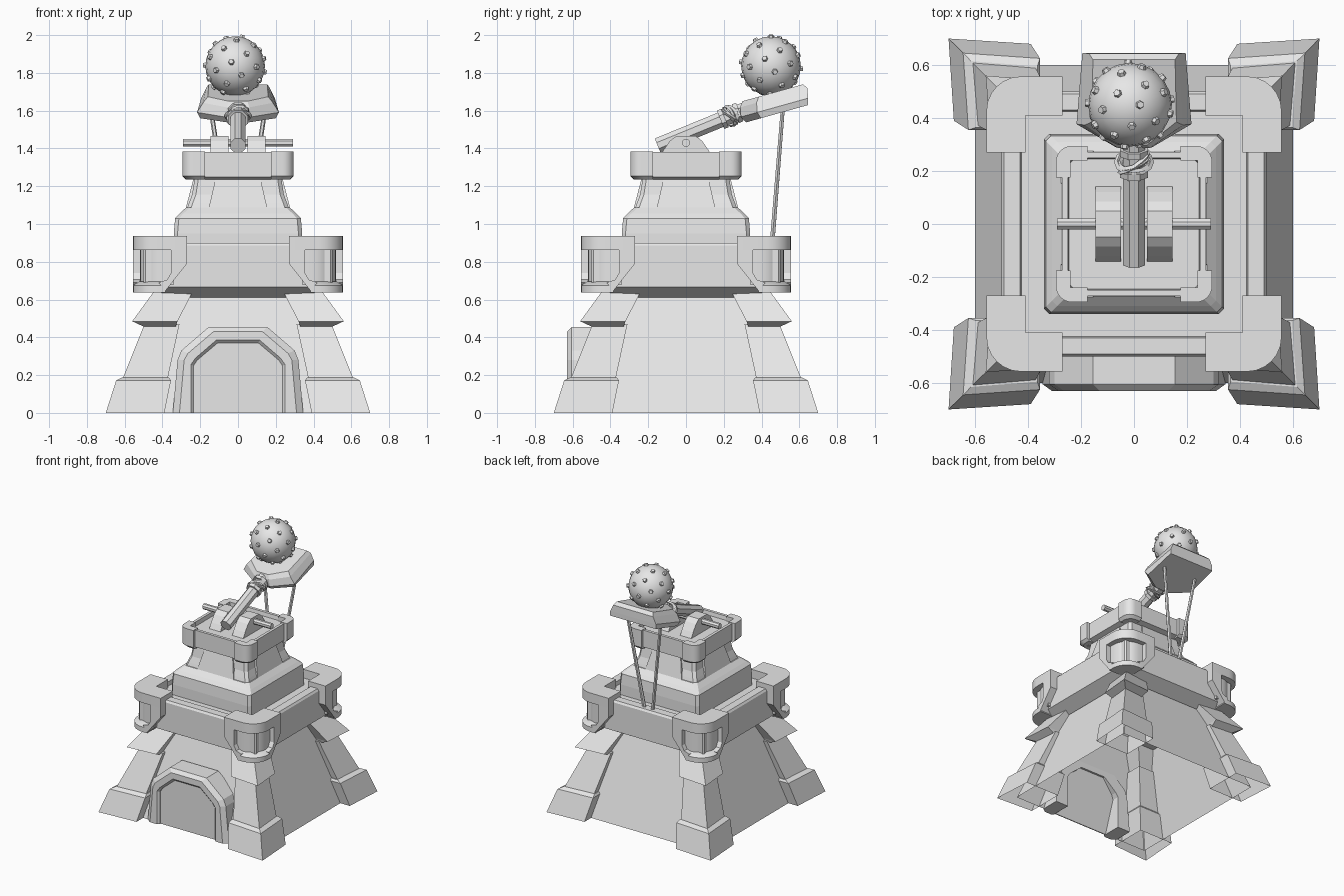
import bpy, bmesh, math
from mathutils import Vector, Matrix

if "Cube" in bpy.data.objects:
    bpy.data.objects.remove(bpy.data.objects["Cube"])

stone = bpy.data.materials.new("plain_grey")
stone.diffuse_color = (0.8, 0.8, 0.8, 1)
stone.use_nodes = True
stone.node_tree.nodes["Principled BSDF"].inputs["Base Color"].default_value = stone.diffuse_color


def finish(name, bm, mirror=(), smooth=False):
    bmesh.ops.recalc_face_normals(bm, faces=bm.faces)
    me = bpy.data.meshes.new(name)
    bm.to_mesh(me)
    bm.free()
    me.materials.append(stone)
    ob = bpy.data.objects.new(name, me)
    bpy.context.collection.objects.link(ob)
    if smooth:
        bpy.ops.object.select_all(action='DESELECT')
        ob.select_set(True)
        bpy.context.view_layer.objects.active = ob
        bpy.ops.object.shade_smooth_by_angle(angle=math.radians(35))
    if mirror:
        m = ob.modifiers.new("Mirror", 'MIRROR')
        m.use_axis = [a in mirror for a in "xyz"]
        m.use_clip = False
        m.use_mirror_merge = False
    return ob


def loft(name, rings, lo=True, hi=True, **kw):
    """Skin a series of closed rings that share a point count."""
    bm = bmesh.new()
    vs = [[bm.verts.new(p) for p in r] for r in rings]
    n = len(vs[0])
    for a, b in zip(vs, vs[1:]):
        for i in range(n):
            j = (i + 1) % n
            bm.faces.new((a[i], a[j], b[j], b[i]))
    if lo:
        bm.faces.new(vs[0][::-1])
    if hi:
        bm.faces.new(vs[-1])
    return finish(name, bm, **kw)


def square(h, z, c=0.02):
    q = [(h, -h + c), (h, h - c), (h - c, h), (-h + c, h)]
    return [(x, y, z) for x, y in q + [(-x, -y) for x, y in q]]


def tiers(name, rows, c=0.02, **kw):
    return loft(name, [square(h, z, c) for z, h in rows], **kw)


def corner_plan(outer, inner, end, r, z):
    """L-shaped plan with a rounded outside corner."""
    k = outer - r
    arc = [(k + r * math.sin(math.radians(t)), k + r * math.cos(math.radians(t)))
           for t in range(0, 91, 15)]
    pts = [(end, outer)] + arc + [(outer, end), (inner, end), (inner, inner), (end, inner)]
    return [(x, y, z) for x, y in pts]


def corner(name, outer, inner, end, r, zs, **kw):
    return loft(name, [corner_plan(outer - d, inner, end, r, z) for z, d in zs],
                mirror="xy", smooth=True, **kw)


def rod(name, a, b, r, sides, r2=None, mirror=()):
    a, b = Vector(a), Vector(b)
    bm = bmesh.new()
    bmesh.ops.create_cone(bm, cap_ends=True, segments=sides, radius1=r,
                          radius2=r if r2 is None else r2, depth=(b - a).length)
    rot = (b - a).to_track_quat('Z', 'Y').to_matrix().to_4x4()
    spin = Matrix.Rotation(math.pi / sides, 4, 'Z')
    bm.transform(Matrix.Translation((a + b) / 2) @ rot @ spin)
    return finish(name, bm, mirror)


# Sloping hollow base
tiers("base_walls", [(0, .60), (.64, .385)], c=.005, lo=False)


# Corner buttresses: foot, shaft and head
def buttress(name, rows):
    rings = [[(o, o, z), (i, o - .02, z), (i, i, z), (o - .02, i, z)] for z, o, i in rows]
    loft(name, rings, lo=False, mirror="xy")


buttress("buttress_foot", [(0, .70, .39), (.172, .645, .355), (.187, .615, .365)])
buttress("buttress_shaft", [(.17, .615, .375), (.47, .495, .31)])
buttress("buttress_head", [(.455, .495, .33), (.485, .56, .32), (.65, .44, .235)])

# Door frame, one cross-section per arch point, and the door panel
back = [(.345, 0), (.32, .28), (.30, .33), (.155, .455)]
front = [(.31, 0), (.285, .28), (.265, .315), (.13, .43)]
lip = [(.25, 0), (.25, .255), (.225, .29), (.115, .385)]
hole = [(.235, 0), (.235, .25), (.215, .28), (.108, .37)]


def arch(p):
    return [(-x, z) for x, z in p] + [(x, z) for x, z in reversed(p)]


layers = [(back, -.46), (back, -.605), (front, -.63), (lip, -.63), (hole, -.615), (hole, -.46)]
loft("door_frame", [[(arch(p)[k][0], y, arch(p)[k][1]) for p, y in layers] for k in range(8)])
loft("door_panel", [[(x, y, z) for x, z in arch(hole)] for y in (-.607, -.60)])

# Walled gallery
tiers("gallery", [(.61, .40), (.667, .50), (.885, .50), (.90, .49), (.90, .43), (.87, .425)], c=.01)

# Gallery corner brackets: slab, drum, sill and side posts
corner("bracket_slab", .557, .41, .27, .13, [(.862, 0), (.937, 0)])
corner("bracket_drum", .52, .42, .34, .13, [(.68, 0), (.87, 0)])
corner("bracket_sill", .557, .42, .385, .13, [(.637, 0), (.675, 0), (.695, .03)])
post = [(.27, .865), (.27, .79), (.385, .645), (.42, .69), (.375, .705), (.355, .74), (.355, .865)]
loft("bracket_post_front", [[(x, y, z) for x, z in post] for y in (.41, .557)], mirror="xy")
loft("bracket_post_side", [[(x, y, z) for y, z in post] for x in (.41, .557)], mirror="xy")

# Middle and upper stages
tiers("middle_stage", [(.86, .34), (.95, .34), (1.03, .333), (1.055, .31), (1.087, .275)])
tiers("upper_stage", [(1.08, .27), (1.11, .26), (1.155, .243), (1.25, .228)])
for k in range(4):
    panel = loft("upper_panel", [
        [(-.155, -.272 - d, 1.085), (.155, -.272 - d, 1.085),
         (.12, -.233 - d, 1.235), (-.12, -.233 - d, 1.235)] for d in (-.02, .004)])
    panel.rotation_euler.z = k * math.pi / 2

# Top deck with parapet and corner guards
tiers("top_deck", [(1.235, .225), (1.25, .272), (1.38, .272), (1.38, .25), (1.35, .245)])
corner("deck_guard", .295, .24, .175, .06, [(1.235, .02), (1.255, 0), (1.385, 0)])

# Throwing-arm cradle and axle
cheek = [(-.145, 1.345), (-.12, 1.39), (-.085, 1.44), (-.05, 1.467),
         (.05, 1.467), (.085, 1.44), (.12, 1.39), (.145, 1.345)]
loft("cradle_cheek", [[(x, y, z) for y, z in cheek] for x in (.05, .145)], mirror="x")
rod("axle", (-.29, 0, 1.43), (.29, 0, 1.43), .022, 8)

# Throwing arm, collars and crossed bindings
low, neck = Vector((0, -.15, 1.415)), Vector((0, .33, 1.612))
rod("throwing_arm", low, neck, .044, 8)
axis = (neck - low).normalized()
for t in (.36, .445):
    rod("arm_collar", low + axis * t, low + axis * (t + .025), .057, 8)
for k, tilt in enumerate((-35, 35, -20, 20)):
    bm = bmesh.new()
    tube = [[bm.verts.new(((.052 + .01 * math.cos(b)) * math.cos(a) / math.cos(math.radians(tilt)),
                           (.052 + .01 * math.cos(b)) * math.sin(a), .01 * math.sin(b)))
             for b in (0, math.pi / 2, math.pi, math.pi * 1.5)]
            for a in [i * math.tau / 12 for i in range(12)]]
    for i in range(12):
        for j in range(4):
            n, m = (i + 1) % 12, (j + 1) % 4
            bm.faces.new((tube[i][j], tube[n][j], tube[n][m], tube[i][m]))
    bm.transform(Matrix.Translation(low + axis * .415)
                 @ axis.to_track_quat('Z', 'Y').to_matrix().to_4x4()
                 @ Matrix.Rotation(math.radians(tilt), 4, 'XY'[k % 2]))
    finish("arm_binding", bm)

# Ball tray, tilted to follow the arm
slope = math.radians(15.6)


def tray_ring(n, start, mid, end, wn, wm, we):
    pts = [(start, wn), (mid, wm), (end, we), (end, -we), (mid, -wm), (start, -wn)]
    return [(w, .30 + u * math.cos(slope) - n * math.sin(slope),
             1.533 + u * math.sin(slope) + n * math.cos(slope)) for u, w in pts]


loft("ball_tray", [tray_ring(0, .02, .10, .358, .06, .20, .195),
                   tray_ring(.035, .0, .09, .368, .07, .217, .195),
                   tray_ring(.085, .01, .10, .381, .06, .185, .17),
                   tray_ring(.113, .03, .12, .364, .05, .16, .155)])

# Tray stays
rod("tray_stay", (.035, .455, .885), (.145, .513, 1.62), .014, 6, .012, mirror="x")

# Spiked ball
centre, radius = Vector((-.015, .45, 1.836)), .158
bm = bmesh.new()
bmesh.ops.create_uvsphere(bm, u_segments=20, v_segments=12, radius=radius)
bm.transform(Matrix.Translation(centre))
finish("ball", bm, smooth=True)
count = 36
for k in range(count):
    z = 1 - 2 * (k + .5) / count
    a = k * math.pi * (3 - math.sqrt(5))
    s = math.sqrt(1 - z * z)
    d = Vector((s * math.cos(a), s * math.sin(a), z))
    rod("ball_stud", centre + d * (radius - .015), centre + d * (radius + .012), .02, 6, .013)
